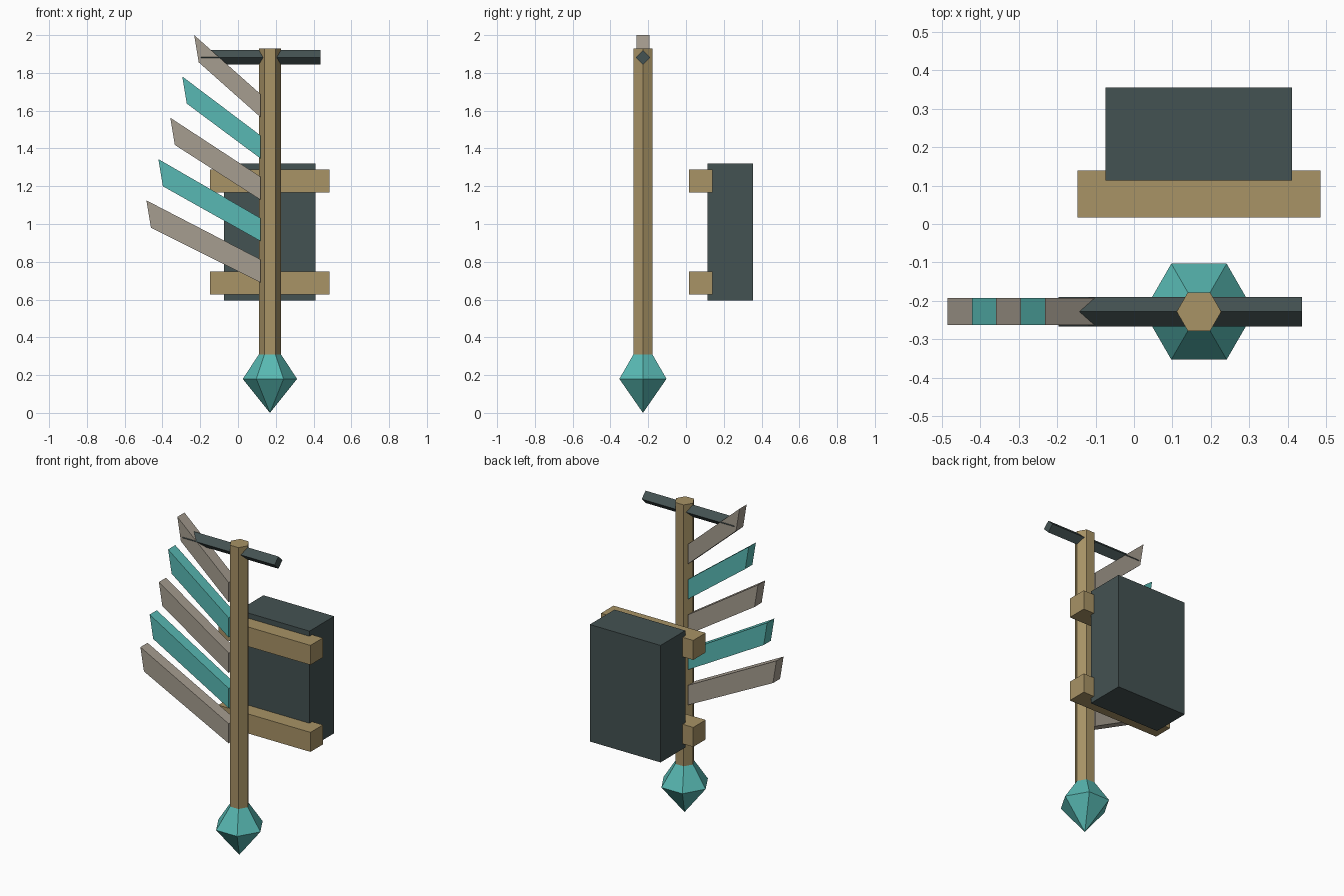
import bpy, bmesh
from math import radians
from mathutils import Matrix, Vector

old = bpy.data.objects.get("Cube")
if old:
    bpy.data.objects.remove(old, do_unlink=True)


def material(name, rgb):
    lin = [((c / 255 + 0.055) / 1.055) ** 2.4 for c in rgb]
    m = bpy.data.materials.new(name)
    m.use_nodes = True
    m.diffuse_color = (*lin, 1)
    m.node_tree.nodes["Principled BSDF"].inputs["Base Color"].default_value = (*lin, 1)
    return m


wood = material("wood", (168, 147, 102))
teal = material("teal", (88, 185, 179))
grey = material("warm grey", (166, 157, 144))
slate = material("dark slate", (68, 82, 82))


def finish(name, bm, mat):
    bmesh.ops.recalc_face_normals(bm, faces=bm.faces)
    me = bpy.data.meshes.new(name)
    bm.to_mesh(me)
    bm.free()
    me.materials.append(mat)
    ob = bpy.data.objects.new(name, me)
    bpy.context.collection.objects.link(ob)
    return ob


def box(name, lo, hi, mat):
    lo, hi = Vector(lo), Vector(hi)
    bm = bmesh.new()
    bmesh.ops.create_cube(bm, size=1)
    bmesh.ops.scale(bm, vec=hi - lo, verts=bm.verts)
    bmesh.ops.translate(bm, vec=(lo + hi) / 2, verts=bm.verts)
    return finish(name, bm, mat)


def add_cone(bm, sides, r1, r2, length, matrix):
    bmesh.ops.create_cone(bm, cap_ends=True, segments=sides, radius1=r1,
                          radius2=r2, depth=length, matrix=matrix)


PX, PY = 0.169, -0.228      # pole axis
POLE_R, GEM_R = 0.058, 0.144
to_x = Matrix.Rotation(radians(90), 4, 'Z')   # puts hexagon corners on +-x


def upright(name, r1, r2, z0, z1, mat):
    bm = bmesh.new()
    add_cone(bm, 6, r1, r2, z1 - z0,
             Matrix.Translation((PX, PY, (z0 + z1) / 2)) @ to_x)
    return finish(name, bm, mat)


# Hexagonal pole
upright("pole", POLE_R, POLE_R, 0.3, 1.93, wood)

# Pointed gem foot: rings of six joined from tip to collar
bm = bmesh.new()
tip = bm.verts.new((PX, PY, 0))
rings = []
for r, z in ((GEM_R, 0.18), (POLE_R, 0.31)):
    rings.append([bm.verts.new(Matrix.Rotation(radians(60 * i), 3, 'Z') @ Vector((r, 0, 0))
                               + Vector((PX, PY, z))) for i in range(6)])
low, high = rings
for i in range(6):
    j = (i + 1) % 6
    bm.faces.new((tip, low[j], low[i]))
    bm.faces.new((low[i], low[j], high[j], high[i]))
bm.faces.new(high)
finish("gem_foot", bm, teal)

# Diamond-section crossbar
bm = bmesh.new()
add_cone(bm, 4, 0.038, 0.038, 0.634,
         Matrix.Translation((0.12, PY, 1.882)) @ Matrix.Rotation(radians(90), 4, 'Y'))
finish("crossbar", bm, slate)

# Five slanted feathers, fanning shorter and steeper upward
for i in range(5):
    dx, dz = 0.0633 * i, 0.2187 * i
    outline = [(-0.485 + dx, 1.125 + dz), (-0.461 + dx, 0.981 + dz),
               (0.12, 0.69 + dz), (0.12, 0.812 + dz)]
    bm = bmesh.new()
    face = bm.faces.new([bm.verts.new((x, PY - 0.035, z)) for x, z in outline])
    out = bmesh.ops.extrude_face_region(bm, geom=[face])
    bmesh.ops.translate(bm, vec=(0, 0.07, 0),
                        verts=[v for v in out["geom"] if isinstance(v, bmesh.types.BMVert)])
    finish(f"feather_{i + 1}", bm, teal if i % 2 else grey)

# Separate block with two wooden rails on its front
box("block", (-0.074, 0.113, 0.595), (0.411, 0.355, 1.32), slate)
for name, z in (("lower_rail", 0.628), ("upper_rail", 1.167)):
    box(name, (-0.147, 0.017, z), (0.485, 0.139, z + 0.121), wood)
